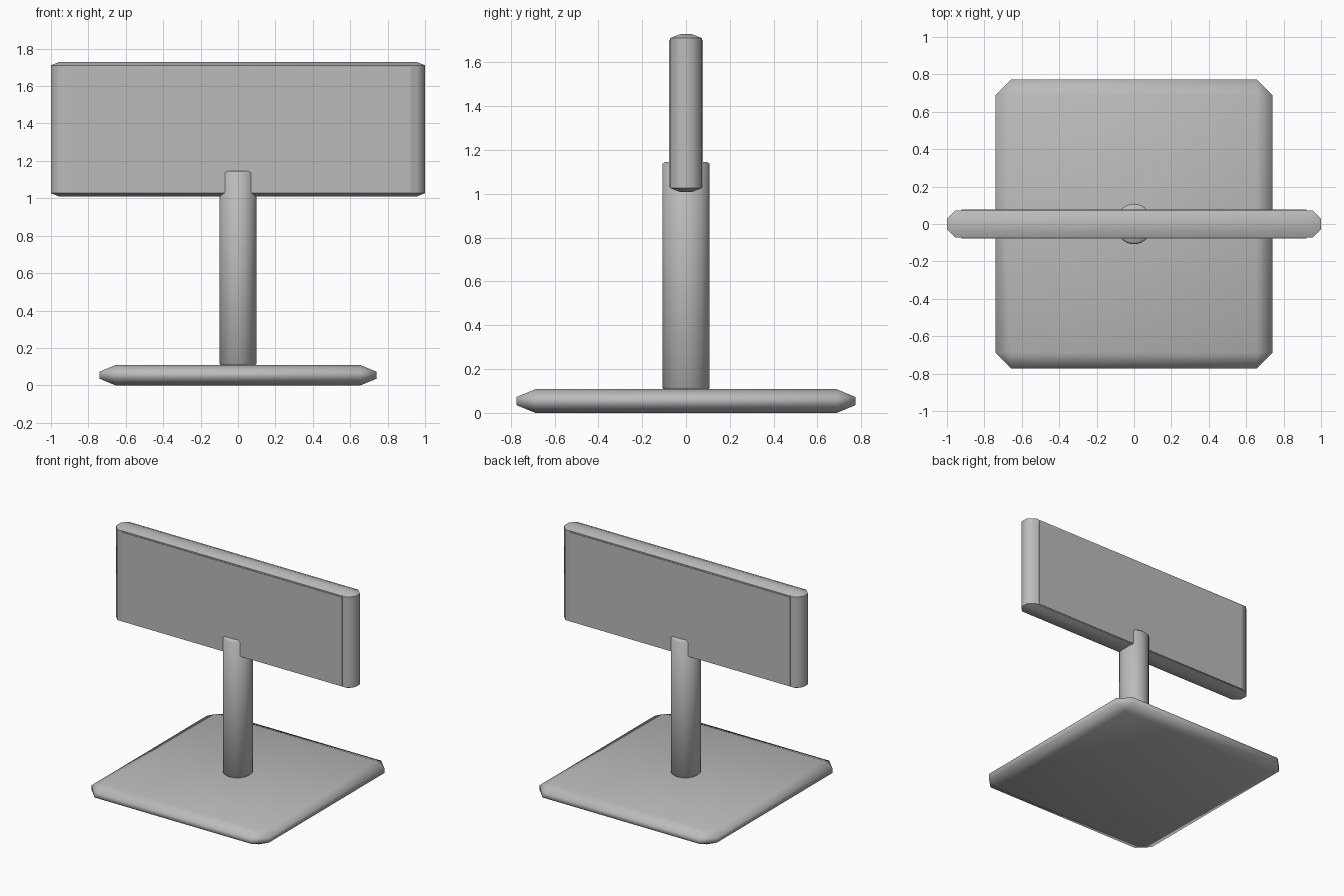
import bpy
import bmesh
import math
from mathutils import Vector

cube = bpy.data.objects.get("Cube")
if cube:
    bpy.data.objects.remove(cube, do_unlink=True)

grey = bpy.data.materials.new("plain_grey")
grey.use_nodes = True
colour = (0.5, 0.5, 0.5, 1)
grey.diffuse_color = colour
grey.node_tree.nodes["Principled BSDF"].inputs["Base Color"].default_value = colour


def finish(name, bm, centre, angle):
    """Turn a bmesh into a smooth-shaded object."""
    bmesh.ops.recalc_face_normals(bm, faces=bm.faces)
    mesh = bpy.data.meshes.new(name)
    bm.to_mesh(mesh)
    bm.free()
    mesh.materials.append(grey)
    obj = bpy.data.objects.new(name, mesh)
    obj.location = centre
    bpy.context.collection.objects.link(obj)
    bpy.ops.object.select_all(action='DESELECT')
    obj.select_set(True)
    bpy.context.view_layer.objects.active = obj
    bpy.ops.object.shade_smooth_by_angle(angle=math.radians(angle))
    return obj


def chamfered_box(name, size, chamfer, centre):
    """Box whose chamfer has its own width along each axis."""
    bm = bmesh.new()
    bmesh.ops.create_cube(bm, size=1)
    bmesh.ops.bevel(bm, geom=bm.edges[:], offset=0.1, segments=1,
                    affect='EDGES', profile=0.5)
    for v in bm.verts:
        for i in range(3):
            half = size[i] / 2
            inner = abs(v.co[i]) < 0.49
            v.co[i] = math.copysign(half - chamfer[i] if inner else half, v.co[i])
    return finish(name, bm, centre, 60)


def plate(name, size, centre):
    bm = bmesh.new()
    bmesh.ops.create_cube(bm, size=1)
    bmesh.ops.scale(bm, vec=Vector(size), verts=bm.verts)
    return finish(name, bm, centre, 30)


# Floor plate
chamfered_box("base", (1.48, 1.546, 0.108), (0.085, 0.085, 0.035), (0, 0, 0.054))

# Slightly oval post with small chamfers on both rims
bm = bmesh.new()
bmesh.ops.create_cone(bm, cap_ends=True, segments=32, radius1=1, radius2=1, depth=1.04)
rims = [e for e in bm.edges if abs(e.verts[0].co.z - e.verts[1].co.z) < 0.01]
bmesh.ops.bevel(bm, geom=rims, offset=0.01, segments=1, affect='EDGES', profile=0.5)
for v in bm.verts:
    if abs(v.co.z) > 0.515:
        v.co.xy = v.co.xy.normalized() * 0.9
bmesh.ops.scale(bm, vec=Vector((0.1, 0.108, 1)), verts=bm.verts)
finish("post", bm, (0, 0, 0.626), 60)

# Sign board with a thin panel on each face
chamfered_box("sign_board", (2, 0.146, 0.72), (0.045, 0.045, 0.018), (0, 0, 1.369))
for side, y in (("front", -0.073), ("back", 0.073)):
    plate(side + "_panel", (1.845, 0.008, 0.67), (0, y, 1.367))
